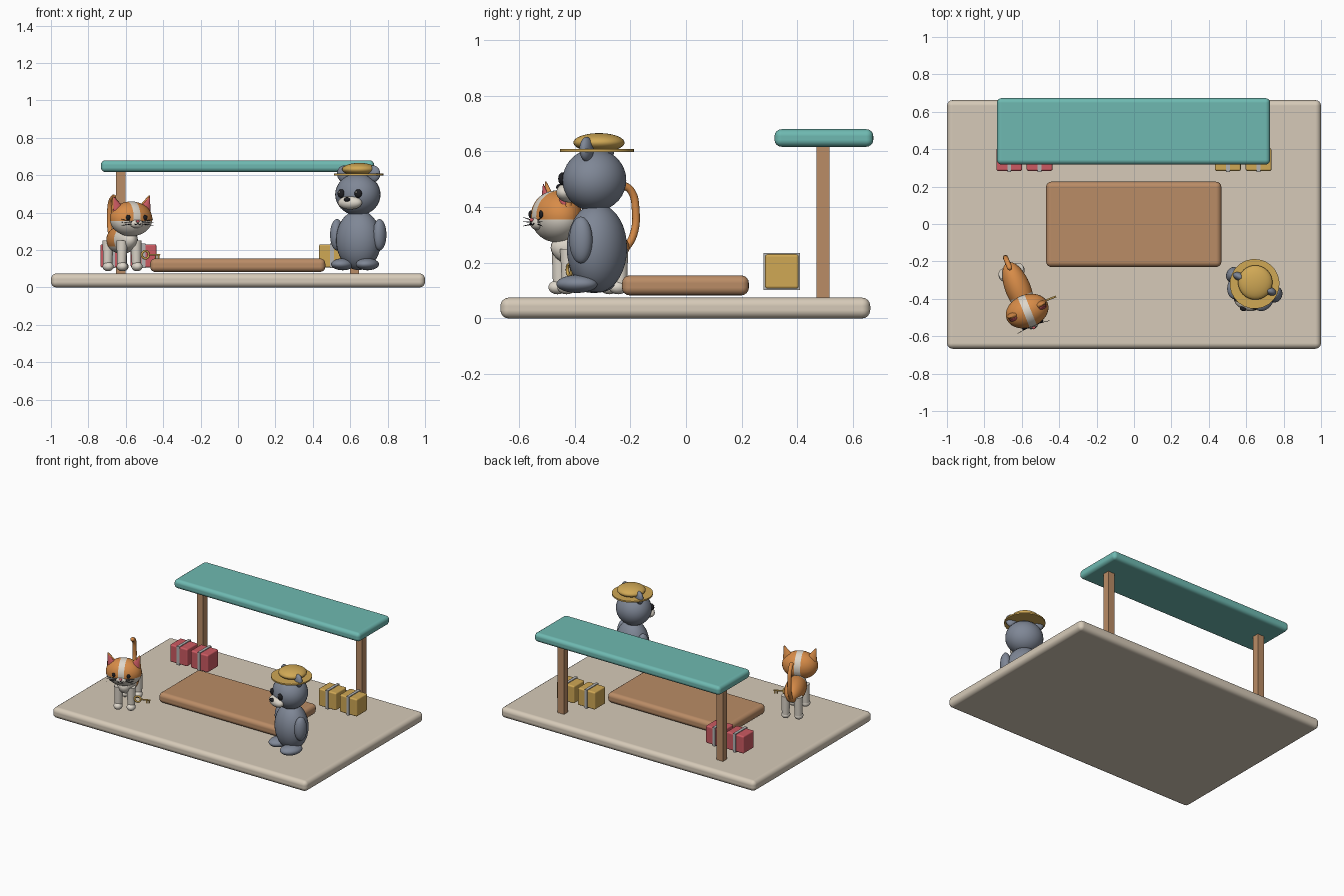
import bpy, bmesh
from math import sqrt, radians
from mathutils import Matrix, Vector

if "Cube" in bpy.data.objects:
    bpy.data.objects.remove(bpy.data.objects["Cube"], do_unlink=True)


def material(name, hex_code):
    rgb = [int(hex_code[i:i + 2], 16) / 255 for i in (0, 2, 4)]
    col = [c / 12.92 if c < 0.04 else ((c + 0.055) / 1.055) ** 2.4 for c in rgb] + [1]
    m = bpy.data.materials.new(name)
    m.use_nodes = True
    m.diffuse_color = col
    m.node_tree.nodes["Principled BSDF"].inputs["Base Color"].default_value = col
    return m


STONE = material("stone", "D6CAB8")
TEAL = material("teal", "6EB9B1")
WOOD = material("wood", "BA8C66")
RED = material("red", "CC5A62")
GOLD = material("gold", "D0A855")
STEEL = material("steel", "B4B4B4")
SLATE = material("slate", "7F8796")
ORANGE = material("orange", "D88C48")
BLACK = material("black", "1E1E22")
WHITE = material("off_white", "DDD6CA")

WORLD = Matrix.Identity(4)


def add(name, bm, mats, frame=WORLD, smooth=True):
    me = bpy.data.meshes.new(name)
    for f in bm.faces:
        f.smooth = smooth
    bm.to_mesh(me)
    bm.free()
    for m in mats:
        me.materials.append(m)
    ob = bpy.data.objects.new(name, me)
    bpy.context.collection.objects.link(ob)
    ob.matrix_world = frame
    return ob


def box(name, lo, hi, mat, bevel=0.0, frame=WORLD):
    lo, hi = Vector(lo), Vector(hi)
    bm = bmesh.new()
    bmesh.ops.create_cube(bm, size=1, matrix=Matrix.Translation((lo + hi) / 2) @ Matrix.Diagonal((hi - lo).to_4d()))
    ob = add(name, bm, [mat], frame, bevel > 0)
    if bevel:
        b = ob.modifiers.new("rounded_edges", 'BEVEL')
        b.width, b.segments, b.harden_normals = bevel, 4, True
    return ob


def ball(name, loc, radii, mat, frame=WORLD, cuts=(), second=None, rule=None):
    """Ellipsoid; cuts are (axis, offset) planes that give crisp colour borders."""
    bm = bmesh.new()
    bmesh.ops.create_uvsphere(bm, u_segments=32, v_segments=18, radius=1)
    bmesh.ops.scale(bm, vec=radii, verts=bm.verts)
    for axis, offset in cuts:
        n = Vector([float(i == axis) for i in range(3)])
        bmesh.ops.bisect_plane(bm, geom=bm.verts[:] + bm.edges[:] + bm.faces[:],
                               plane_co=n * offset, plane_no=n)
    if rule:
        for f in bm.faces:
            f.material_index = int(rule(f.calc_center_median()))
    bmesh.ops.translate(bm, vec=loc, verts=bm.verts)
    return add(name, bm, [mat] + ([second] if second else []), frame)


def cone(name, start, end, r1, r2, mat, frame=WORLD, flat=1.0):
    a, d = Vector(start), Vector(end) - Vector(start)
    m = Matrix.Translation(a + d / 2) @ Matrix.Diagonal((1, flat, 1, 1)) @ d.to_track_quat('Z', 'Y').to_matrix().to_4x4()
    bm = bmesh.new()
    bmesh.ops.create_cone(bm, cap_ends=True, segments=24, radius1=r1, radius2=r2, depth=d.length, matrix=m)
    ob = add(name, bm, [mat], frame)
    bpy.ops.object.select_all(action='DESELECT')
    ob.select_set(True)
    bpy.context.view_layer.objects.active = ob
    bpy.ops.object.shade_smooth_by_angle()
    return ob


def tube(name, points, radius, mat, frame, cyclic=False):
    cu = bpy.data.curves.new(name, 'CURVE')
    cu.dimensions, cu.bevel_depth, cu.bevel_resolution, cu.use_fill_caps = '3D', radius, 4, True
    sp = cu.splines.new('BEZIER')
    sp.bezier_points.add(len(points) - 1)
    for bp, p in zip(sp.bezier_points, points):
        bp.co = p
        bp.handle_left_type = bp.handle_right_type = 'AUTO'
    sp.use_cyclic_u = cyclic
    cu.materials.append(mat)
    ob = bpy.data.objects.new(name, cu)
    bpy.context.collection.objects.link(ob)
    ob.matrix_world = frame


def placed(x, y, turn):
    return Matrix.Translation((x, y, 0)) @ Matrix.Rotation(radians(turn), 4, 'Z')


def front_of(centre, radii, x, z):
    """Point on the front of an ellipsoid at the given x and z."""
    u, w = (x - centre[0]) / radii[0], (z - centre[2]) / radii[2]
    return (x, centre[1] - radii[1] * sqrt(max(0, 1 - u * u - w * w)), z)


# Platform and shelter
box("ground_slab", (-1, -0.667, 0), (1, 0.662, 0.075), STONE, 0.03)
box("low_deck", (-0.47, -0.23, 0.083), (0.467, 0.226, 0.155), WOOD, 0.028)
box("canopy_roof", (-0.733, 0.318, 0.617), (0.728, 0.673, 0.68), TEAL, 0.025)
for side, x in (("right", -0.627), ("left", 0.623)):
    box(side + "_post", (x - 0.025, 0.469, 0.07), (x + 0.025, 0.516, 0.625), WOOD)

# Strapped suitcases
for i, (x, mat) in enumerate(((-0.667, RED), (-0.505, RED), (0.502, GOLD), (0.666, GOLD))):
    box(f"suitcase_{i}", (x - 0.069, 0.284, 0.107), (x + 0.069, 0.405, 0.231), mat, 0.01)
    box(f"suitcase_strap_{i}", (x - 0.01, 0.279, 0.103), (x + 0.01, 0.41, 0.236), STEEL)

# Cat body, legs and tail
cat = placed(-0.62, -0.345, 22)
ball("cat_body", (0, 0, 0.255), (0.068, 0.15, 0.075), ORANGE, cat,
     [(1, -0.045), (2, -0.035)], WHITE, lambda c: c.y < -0.045 or c.z < -0.035)
for s, side in ((-1, "right"), (1, "left")):
    for y, end in ((-0.1, "front"), (0.1, "hind")):
        cone(f"cat_{end}_{side}_leg", (s * 0.043, y, 0.11), (s * 0.04, y, 0.25), 0.024, 0.03, WHITE, cat)
        ball(f"cat_{end}_{side}_paw", (s * 0.043, y - 0.008, 0.112), (0.029, 0.034, 0.025), WHITE, cat)
tube("cat_tail", [(0, 0.13, 0.24), (0, 0.168, 0.3), (0, 0.177, 0.39), (0, 0.158, 0.46), (0, 0.12, 0.483)], 0.014, ORANGE, cat)
ball("cat_tail_tip", (0, 0.12, 0.483), (0.014, 0.014, 0.014), ORANGE, cat)

# Cat head and face
hc, hr = (0, -0.13, 0.367), (0.118, 0.088, 0.093)
ball("cat_head", hc, hr, ORANGE, cat, [(0, -0.02), (0, 0.02), (1, 0.02), (2, -0.012)], WHITE,
     lambda c: abs(c.x) < 0.02 or (c.z < -0.012 and c.y < 0.02))
ball("cat_muzzle", (0, -0.205, 0.342), (0.038, 0.022, 0.024), WHITE, cat)
ball("cat_nose", (0, -0.226, 0.354), (0.01, 0.008, 0.007), RED, cat)
for s, side in ((-1, "right"), (1, "left")):
    cone(f"cat_{side}_ear", (s * 0.077, -0.125, 0.415), (s * 0.105, -0.13, 0.492), 0.037, 0.003, ORANGE, cat, 0.6)
    cone(f"cat_{side}_inner_ear", (s * 0.079, -0.14, 0.42), (s * 0.103, -0.139, 0.483), 0.03, 0.002, RED, cat, 0.5)
    ball(f"cat_{side}_eye", front_of(hc, hr, s * 0.049, 0.374), (0.012, 0.007, 0.014), BLACK, cat)
    tube(f"cat_{side}_mouth", [(0, -0.229, 0.344), (s * 0.01, -0.228, 0.336), (s * 0.02, -0.225, 0.341)], 0.002, BLACK, cat)
    for k in (-1, 0, 1):
        cone(f"cat_{side}_whisker", (s * 0.03, -0.214, 0.346 + k * 0.007),
             (s * 0.092, -0.222, 0.348 + k * 0.016), 0.002, 0.001, BLACK, cat)

# Key by the cat's front leg
tube("key_ring", [(0.088 + dx * 0.02, -0.115, 0.175 + dz * 0.02)
                  for dx, dz in ((1, 0), (0, 1), (-1, 0), (0, -1))], 0.006, GOLD, cat, True)
cone("key_shaft", (0.108, -0.115, 0.175), (0.172, -0.115, 0.175), 0.005, 0.005, GOLD, cat)
for x in (0.148, 0.163):
    box("key_tooth", (x - 0.004, -0.119, 0.153), (x + 0.004, -0.111, 0.175), GOLD, 0, cat)

# Bear body and limbs
bear = placed(0.645, -0.32, -25)
ball("bear_body", (0, 0, 0.253), (0.124, 0.105, 0.16), SLATE, bear)
bc, br = (0, -0.01, 0.497), (0.123, 0.113, 0.112)
ball("bear_head", bc, br, SLATE, bear)
for s, side in ((-1, "right"), (1, "left")):
    ball(f"bear_{side}_arm", (s * 0.126, -0.005, 0.282), (0.035, 0.043, 0.084), SLATE, bear)
    ball(f"bear_{side}_foot", (s * 0.073, -0.045, 0.124), (0.058, 0.077, 0.032), SLATE, bear)
    ball(f"bear_{side}_ear", (s * 0.088, 0, 0.608), (0.038, 0.022, 0.044), SLATE, bear)
    eye = front_of(bc, br, s * 0.05, 0.502)
    ball(f"bear_{side}_eye", eye, (0.021, 0.014, 0.023), BLACK, bear)
    ball(f"bear_{side}_eye_glint", (eye[0] - 0.006, eye[1] - 0.012, 0.51), (0.005, 0.004, 0.005), WHITE, bear)
ball("bear_muzzle", (0, -0.11, 0.453), (0.069, 0.04, 0.036), WHITE, bear)
ball("bear_nose", (0, -0.147, 0.471), (0.018, 0.012, 0.012), BLACK, bear)

# Straw hat
cone("hat_brim", (0, 0, 0.599), (0, 0, 0.609), 0.133, 0.133, GOLD, bear)
ball("hat_crown", (0, 0.008, 0.632), (0.092, 0.092, 0.034), GOLD, bear)
